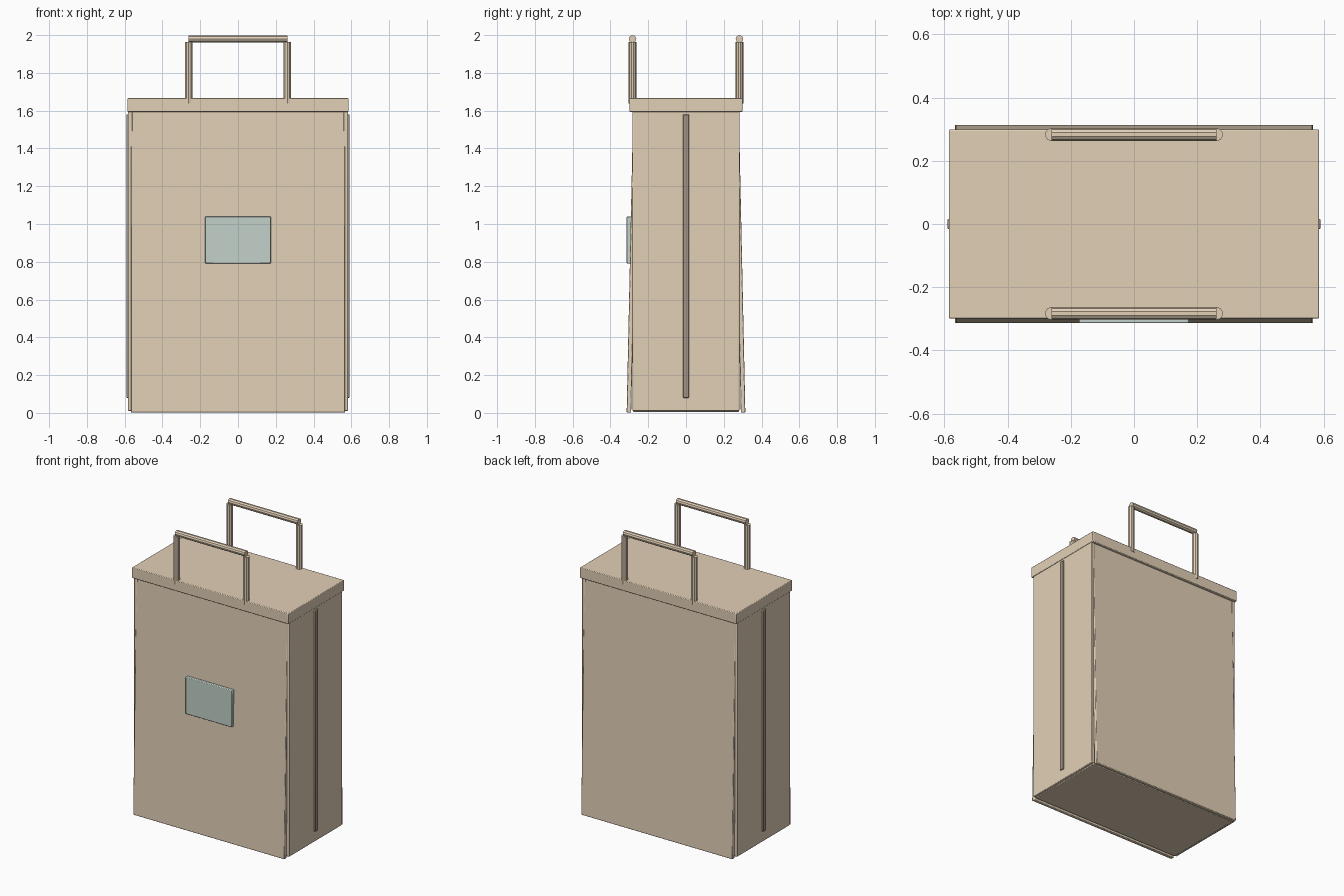
import bpy
from math import pi

if "Cube" in bpy.data.objects:
    bpy.data.objects.remove(bpy.data.objects["Cube"])


def material(name, rgb):
    m = bpy.data.materials.new(name)
    m.diffuse_color = (*rgb, 1)
    m.use_nodes = True
    m.node_tree.nodes["Principled BSDF"].inputs["Base Color"].default_value = m.diffuse_color
    return m


kraft = material("kraft_paper", (0.76, 0.63, 0.47))
dark = material("fold_shadow", (0.36, 0.29, 0.23))
green = material("label_green", (0.54, 0.64, 0.58))


def finish(ob, name, mat, bevel=0.0):
    ob.name = name
    ob.data.materials.append(mat)
    if bevel:
        b = ob.modifiers.new("soft_edge", "BEVEL")
        b.width = bevel
        b.segments = 2
    bpy.ops.object.shade_smooth_by_angle(angle=0.6)
    return ob


def box(name, loc, size, mat, bevel=0.004, tilt=0.0):
    bpy.ops.mesh.primitive_cube_add(size=1, location=loc)
    ob = bpy.context.object
    ob.scale = size
    bpy.ops.object.transform_apply(location=False, rotation=False, scale=True)
    ob.rotation_euler.x = tilt
    return finish(ob, name, mat, bevel)


def rod(name, loc, radius, length, rot=(0, 0, 0)):
    bpy.ops.mesh.primitive_cylinder_add(vertices=10, radius=radius, depth=length,
                                        location=loc, rotation=rot)
    return finish(bpy.context.object, name, kraft)


# Bottom and folded top rim
box("bottom_panel", (0, 0, 0.02), (1.13, 0.56, 0.03), kraft)
box("top_rim", (0, 0, 1.63), (1.172, 0.598, 0.072), kraft)

# Front and back panels, splayed outward at the base
for s, label in ((-1, "front"), (1, "back")):
    box(f"{label}_panel", (0, s * 0.285, 0.801), (1.134, 0.024, 1.6), kraft, tilt=s * 0.0215)

    # Carry handle: two posts and a crossbar
    for x, side in ((-0.261, "left"), (0.261, "right")):
        rod(f"{label}_handle_post_{side}", (x, s * 0.283, 1.80), 0.0205, 0.325)
    rod(f"{label}_handle_bar", (0, s * 0.283, 1.98), 0.02, 0.522, (0, pi / 2, 0))

# Side gussets with a dark centre crease
for s, label in ((-1, "left"), (1, "right")):
    box(f"{label}_side_panel", (s * 0.57, 0, 0.806), (0.024, 0.566, 1.59), kraft)
    box(f"{label}_crease", (s * 0.58, 0, 0.83), (0.02, 0.033, 1.5), dark)

# Front label
box("front_label", (0, -0.302, 0.915), (0.348, 0.024, 0.25), green)
